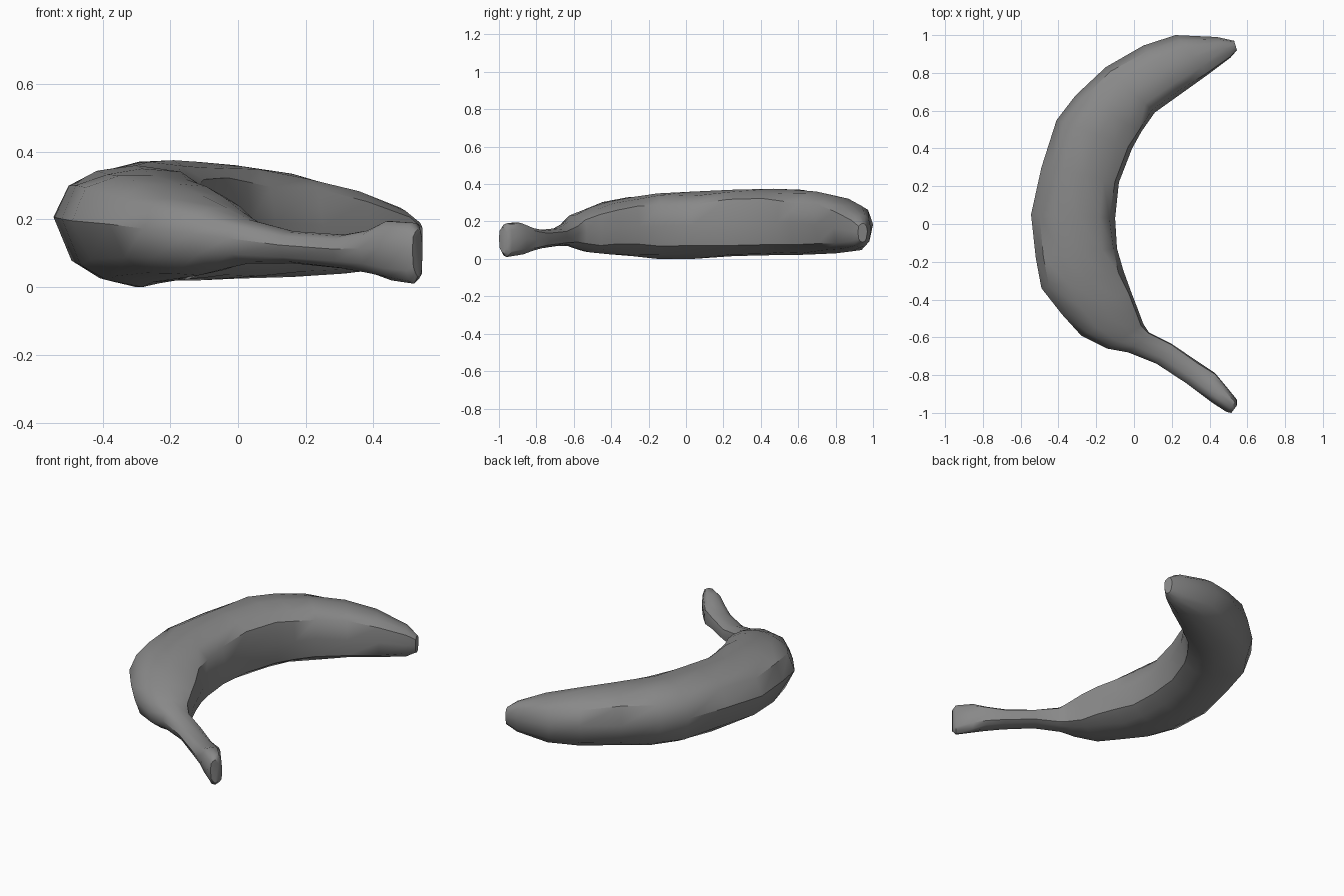
import bpy, bmesh, random
from mathutils import Vector

random.seed(4)

# Rings along the fruit: outer x, outer y, inner x, inner y, bottom z, top z
RINGS = [
    (0.53, 0.97, 0.545, 0.92, 0.09, 0.19),
    (0.44, 0.99, 0.51, 0.88, 0.06, 0.235),
    (0.22, 1.00, 0.39, 0.79, 0.04, 0.29),
    (0.05, 0.945, 0.25, 0.69, 0.03, 0.335),
    (-0.15, 0.83, 0.11, 0.59, 0.025, 0.36),
    (-0.31, 0.68, 0.04, 0.49, 0.02, 0.37),
    (-0.41, 0.55, -0.01, 0.40, 0.02, 0.375),
    (-0.49, 0.30, -0.08, 0.22, 0.015, 0.37),
    (-0.545, 0.05, -0.10, 0.03, 0.00, 0.36),
    (-0.52, -0.18, -0.09, -0.13, 0.00, 0.35),
    (-0.49, -0.34, -0.055, -0.25, 0.015, 0.33),
    (-0.38, -0.48, -0.015, -0.36, 0.025, 0.305),
    (-0.28, -0.59, 0.02, -0.45, 0.035, 0.275),
    (-0.14, -0.66, 0.05, -0.53, 0.055, 0.235),
    (-0.03, -0.68, 0.08, -0.575, 0.07, 0.20),
    (0.12, -0.74, 0.20, -0.635, 0.07, 0.165),
    (0.28, -0.845, 0.34, -0.73, 0.055, 0.155),
    (0.36, -0.905, 0.43, -0.79, 0.04, 0.17),
    (0.42, -0.95, 0.48, -0.85, 0.02, 0.195),
    (0.49, -0.995, 0.545, -0.93, 0.01, 0.19),
    (0.515, -1.00, 0.545, -0.96, 0.03, 0.17),
]
# Cross-section: u from outer (-1) to inner (+1), v from bottom to top
SECTION = [(-1, 0.15), (-0.78, 0.72), (-0.4, 0.94), (0.1, 1), (0.6, 0.9),
           (0.9, 0.65), (1, 0), (0.92, -0.65), (0.6, -0.9), (0.1, -1),
           (-0.4, -0.9), (-0.78, -0.6)]

bm = bmesh.new()
loops = []
for i, (ox, oy, ix, iy, z0, z1) in enumerate(RINGS):
    outer, inner = Vector((ox, oy, 0)), Vector((ix, iy, 0))
    mid, half = (outer + inner) / 2, (inner - outer) / 2
    loop = []
    for u, v in SECTION:
        # slight unevenness of the skin, leaving the extremes in place
        if 0 < abs(u) < 1 and abs(v) < 1:
            v += random.uniform(-0.06, 0.06)
            u += random.uniform(-0.04, 0.04)
        p = mid + half * u
        p.z = (z0 + z1) / 2 + v * (z1 - z0) / 2
        loop.append(bm.verts.new(p))
    loops.append(loop)

# Skin between rings, and the two end caps
n = len(SECTION)
for a, b in zip(loops, loops[1:]):
    for k in range(n):
        bm.faces.new((a[k], a[(k + 1) % n], b[(k + 1) % n], b[k]))
bm.faces.new(loops[0])
bm.faces.new(loops[-1])
bmesh.ops.recalc_face_normals(bm, faces=bm.faces)

mesh = bpy.data.meshes.new("banana")
bm.to_mesh(mesh)
bm.free()
banana = bpy.data.objects.new("banana", mesh)
bpy.context.collection.objects.link(banana)

grey = bpy.data.materials.new("mid grey")
grey.diffuse_color = (0.25, 0.25, 0.25, 1)
mesh.materials.append(grey)

bpy.context.view_layer.objects.active = banana
banana.select_set(True)
bpy.ops.object.shade_smooth_by_angle(angle=0.7)
